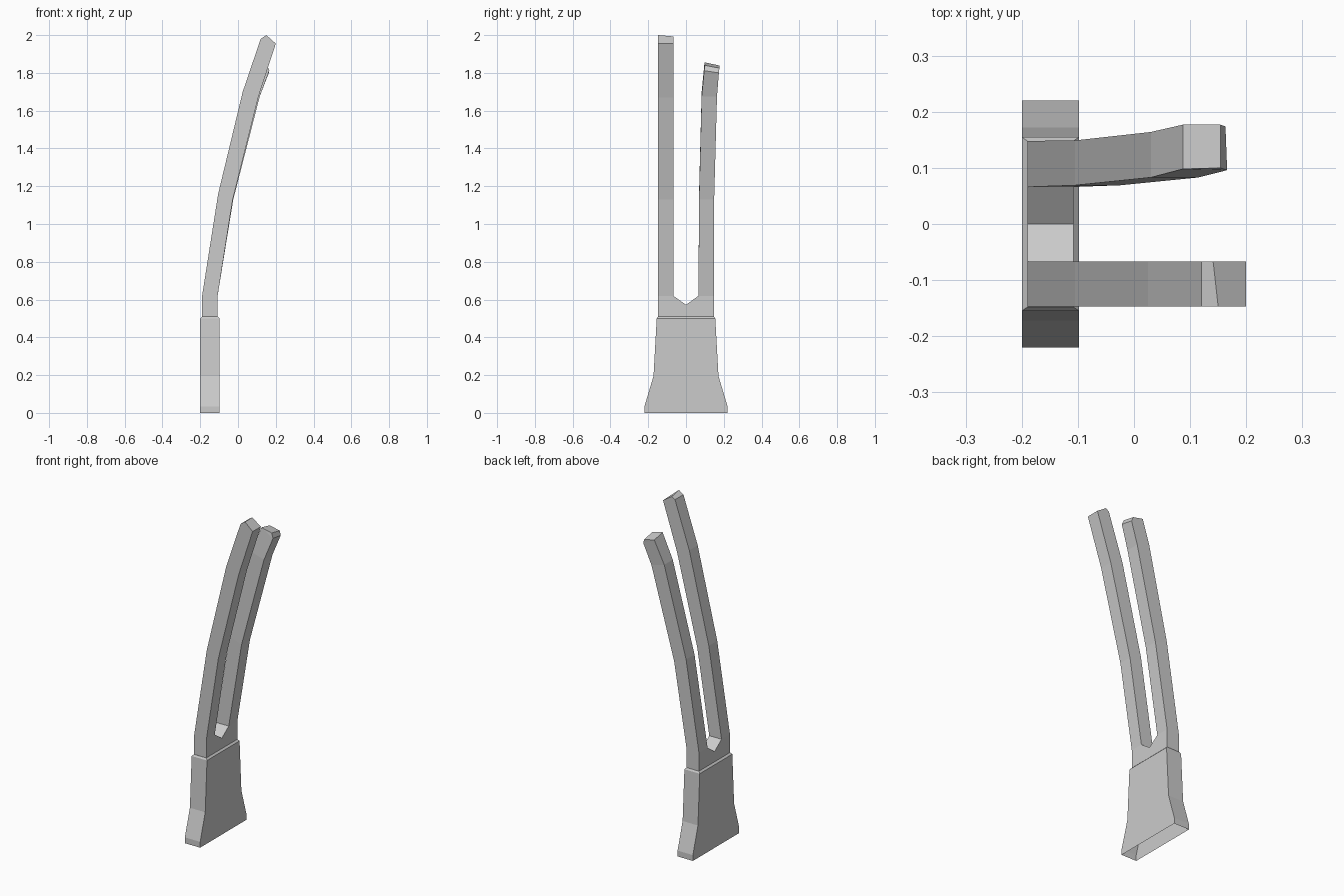
import bpy, bmesh

if "Cube" in bpy.data.objects:
    bpy.data.objects.remove(bpy.data.objects["Cube"])


def finish(name, bm):
    bmesh.ops.recalc_face_normals(bm, faces=bm.faces)
    mesh = bpy.data.meshes.new(name)
    bm.to_mesh(mesh)
    bm.free()
    ob = bpy.data.objects.new(name, mesh)
    bpy.context.collection.objects.link(ob)
    return ob


def loft(name, rings, cap=True):
    """Skin a stack of 4-point rings, leaving the bottom open."""
    bm = bmesh.new()
    rows = [[bm.verts.new(p) for p in r] for r in rings]
    for a, b in zip(rows, rows[1:]):
        for i in range(4):
            j = (i + 1) % 4
            bm.faces.new((a[i], a[j], b[j], b[i]))
    if cap:
        bm.faces.new(rows[-1])
    return finish(name, bm)


def rect(x0, x1, y0, y1, z0, z1):
    """Ring whose left edge sits at z0 and right edge at z1."""
    return [(x0, y0, z0), (x1, y0, z1), (x1, y1, z1), (x0, y1, z0)]


# Flared handle socket, hollow underneath, with a small stepped-in rim
loft("handle_base", [rect(x0, x1, -y, y, z, z) for x0, x1, y, z in [
    (-0.2, -0.098, 0.22, 0.0), (-0.2, -0.098, 0.22, 0.035),
    (-0.2, -0.098, 0.172, 0.195), (-0.2, -0.098, 0.155, 0.5),
    (-0.19, -0.108, 0.148, 0.51)]])

# Collar with the V notch between the two prongs
bm = bmesh.new()
profile = [(-0.147, 0.505), (0.148, 0.505), (0.148, 0.62),
           (0.066, 0.62), (0, 0.572), (-0.067, 0.62), (-0.147, 0.62)]
back = [bm.verts.new((-0.19, y, z)) for y, z in profile]
front = [bm.verts.new((-0.108, y, z)) for y, z in profile]
bm.faces.new(back)
bm.faces.new(front)
for i in (1, 3, 4, 6):
    j = (i + 1) % 7
    if i != 1 and i != 6:
        bm.faces.new((back[i], back[j], front[j], front[i]))
    else:
        bm.faces.new((back[i], front[i], front[j], back[j]))
finish("fork_collar", bm)

# Long straight prong with a slanted tip
loft("long_prong", [
    rect(-0.19, -0.108, -0.147, -0.067, 0.62, 0.62),
    rect(-0.105, -0.028, -0.147, -0.067, 1.16, 1.13),
    rect(0.025, 0.107, -0.147, -0.067, 1.70, 1.67),
    rect(0.12, 0.2, -0.147, -0.067, 1.98, 1.955),
    [(0.15, -0.147, 2.0), (0.2, -0.147, 1.955),
     (0.2, -0.067, 1.955), (0.141, -0.067, 1.993)]])

# Short prong that splays outward, with a bevelled tip
loft("short_prong", [
    rect(-0.19, -0.108, 0.066, 0.148, 0.62, 0.62),
    rect(-0.105, -0.025, 0.069, 0.149, 1.16, 1.13),
    rect(0.03, 0.115, 0.083, 0.164, 1.70, 1.675),
    [(0.087, 0.098, 1.855), (0.166, 0.096, 1.812),
     (0.163, 0.174, 1.80), (0.087, 0.177, 1.838)],
    [(0.087, 0.098, 1.856), (0.154, 0.1, 1.84),
     (0.154, 0.177, 1.825), (0.087, 0.177, 1.839)]])
